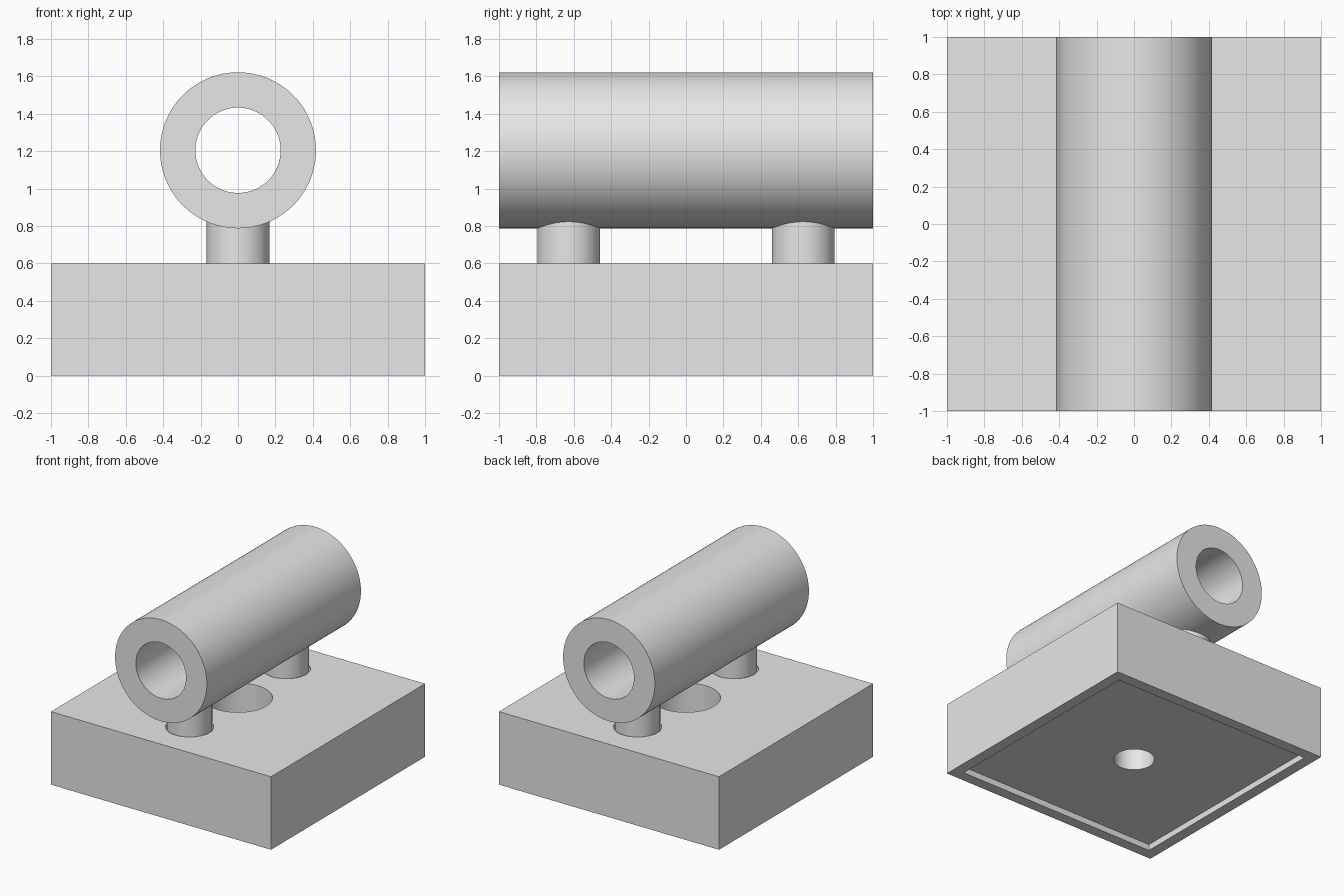
import bpy
from math import radians

cube = bpy.data.objects.get("Cube")
if cube:
    bpy.data.objects.remove(cube, do_unlink=True)

grey = bpy.data.materials.new("plain grey")
grey.use_nodes = True
grey.diffuse_color = (0.8, 0.8, 0.8, 1)
grey.node_tree.nodes["Principled BSDF"].inputs["Base Color"].default_value = (0.8, 0.8, 0.8, 1)


def finish(obj, name):
    obj.name = name
    obj.data.materials.clear()
    obj.data.materials.append(grey)
    return obj


def block(name, width, bottom, top):
    bpy.ops.mesh.primitive_cube_add(size=1, location=(0, 0, (bottom + top) / 2))
    obj = bpy.context.object
    obj.scale = (width, width, top - bottom)
    bpy.ops.object.transform_apply(location=False, rotation=False, scale=True)
    return finish(obj, name)


def post(name, radius, bottom, top, y=0):
    bpy.ops.mesh.primitive_cylinder_add(
        vertices=96, radius=radius, depth=top - bottom, location=(0, y, (bottom + top) / 2))
    return finish(bpy.context.object, name)


def rod(name, radius, length):
    bpy.ops.mesh.primitive_cylinder_add(
        vertices=128, radius=radius, depth=length,
        location=(0, 0, TUBE_Z), rotation=(radians(90), 0, 0))
    return finish(bpy.context.object, name)


def cut(target, cutter):
    cutter.hide_render = True
    mod = target.modifiers.new("cut", "BOOLEAN")
    mod.operation = "DIFFERENCE"
    mod.solver = "EXACT"
    mod.object = cutter
    bpy.context.view_layer.objects.active = target
    bpy.ops.object.modifier_apply(modifier=mod.name)
    bpy.data.objects.remove(cutter, do_unlink=True)


def smooth(obj):
    bpy.ops.object.select_all(action="DESELECT")
    obj.select_set(True)
    bpy.context.view_layer.objects.active = obj
    bpy.ops.object.shade_smooth_by_angle(angle=radians(30))


TUBE_Z = 1.205
BASE_TOP = 0.6
SOCKET_FLOOR = 0.3
POST_Y = 0.627

# Square base with a shallow recess underneath
base = block("base", 2, 0, BASE_TOP)
cut(base, block("recess_cutter", 1.82, -0.1, 0.05))

# Stepped bolt hole through the middle
cut(base, post("bolt_hole_cutter", 0.154, -0.1, 0.5))
cut(base, post("bolt_head_cutter", 0.257, SOCKET_FLOOR, 0.7))

# Two posts, each standing in a slightly wider socket
posts = []
for name, y in (("front_post", -POST_Y), ("back_post", POST_Y)):
    cut(base, post("socket_cutter", 0.179, SOCKET_FLOOR, 0.7, y))
    posts.append(post(name, 0.168, SOCKET_FLOOR, 0.9, y))

# Hollow tube lying front to back on the posts
tube = rod("tube", 0.417, 2)
cut(tube, rod("bore_cutter", 0.228, 2.4))

for part in (base, tube, *posts):
    smooth(part)
